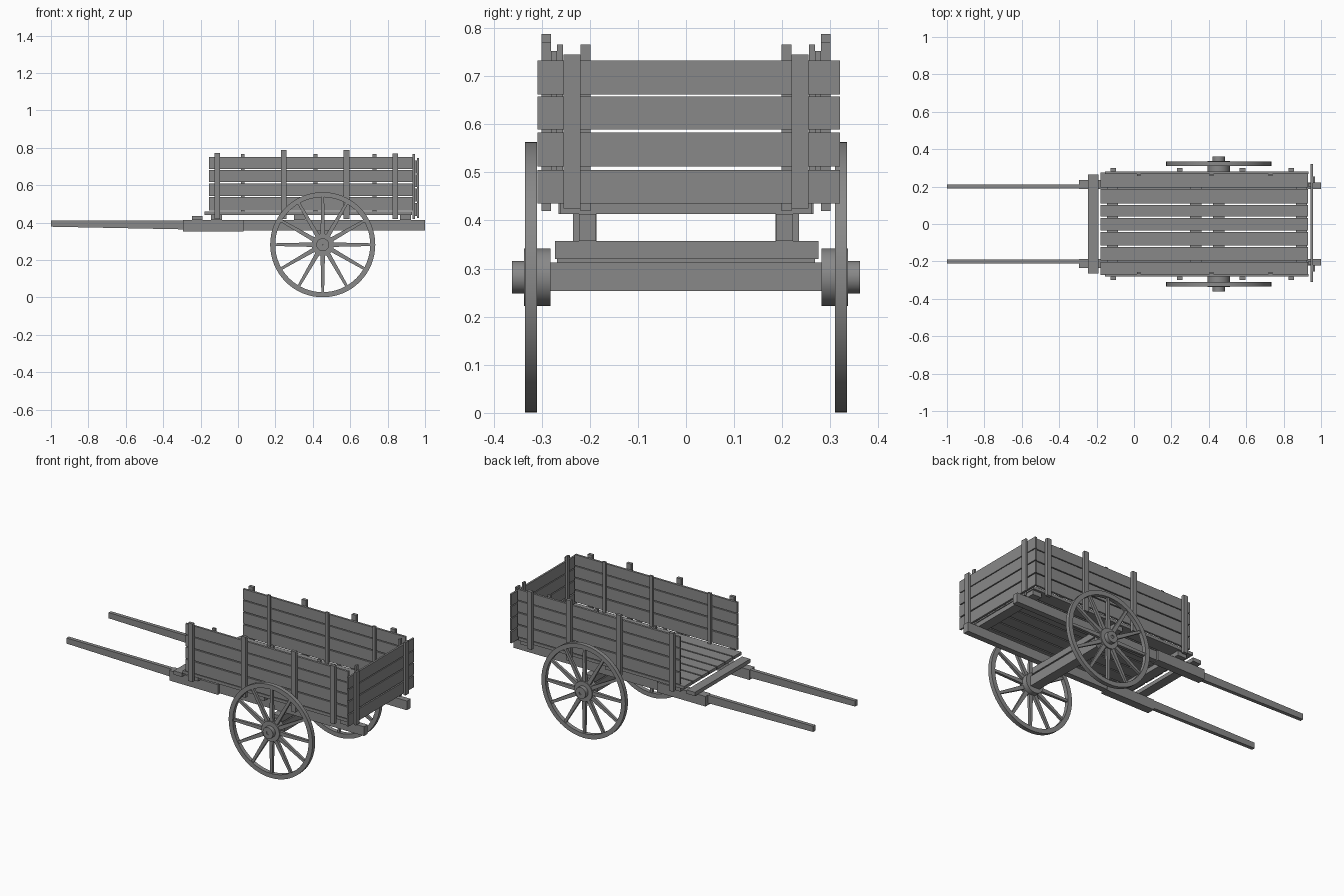
import bpy
import bmesh
from math import pi, cos, sin
from mathutils import Matrix, Vector

cube = bpy.data.objects.get("Cube")
if cube:
    bpy.data.objects.remove(cube, do_unlink=True)

wood = bpy.data.materials.new("weathered_grey")
wood.use_nodes = True
GREY = (0.25, 0.25, 0.25, 1)
wood.diffuse_color = GREY
wood.node_tree.nodes["Principled BSDF"].inputs["Base Color"].default_value = GREY


def finish(name, bm, smooth=False):
    bmesh.ops.recalc_face_normals(bm, faces=bm.faces)
    mesh = bpy.data.meshes.new(name)
    bm.to_mesh(mesh)
    bm.free()
    mesh.materials.append(wood)
    obj = bpy.data.objects.new(name, mesh)
    bpy.context.collection.objects.link(obj)
    if smooth:
        bpy.ops.object.select_all(action="DESELECT")
        obj.select_set(True)
        bpy.context.view_layer.objects.active = obj
        bpy.ops.object.shade_smooth_by_angle(angle=pi / 6)
    return obj


def add_box(bm, xs, ys, zs):
    size = [b - a for a, b in (xs, ys, zs)]
    mid = [(a + b) / 2 for a, b in (xs, ys, zs)]
    matrix = Matrix.Translation(mid) @ Matrix.Diagonal((*size, 1))
    return bmesh.ops.create_cube(bm, size=1, matrix=matrix)["verts"]


def box(name, xs, ys, zs):
    bm = bmesh.new()
    add_box(bm, xs, ys, zs)
    return finish(name, bm)


def span(side, inner, outer):
    return tuple(sorted((side * inner, side * outer)))


def lathe(name, profile, centre, steps=48):
    """Spin a closed (radius, y) profile around the wheel axis."""
    bm = bmesh.new()
    rings = []
    for i in range(steps):
        a = 2 * pi * i / steps
        rings.append([bm.verts.new((centre[0] + r * cos(a), y, centre[1] + r * sin(a)))
                      for r, y in profile])
    n = len(profile)
    for i in range(steps):
        here, there = rings[i], rings[(i + 1) % steps]
        for j in range(n):
            k = (j + 1) % n
            bm.faces.new((here[j], here[k], there[k], there[j]))
    return finish(name, bm, smooth=True)


AXLE_X, AXLE_Z = 0.453, 0.282
HUB = (AXLE_X, AXLE_Z)

# Floor planks
edges = [-0.277, -0.198, -0.118, -0.04, 0.036, 0.106, 0.192, 0.279]
for i, (a, b) in enumerate(zip(edges, edges[1:])):
    box(f"floor_plank_{i}", (-0.18, 0.93), (a + 0.004, b - 0.004), (0.44, 0.458))

# Cross members between floor and rails
box("front_crossbar", (-0.245, -0.19), (-0.265, 0.265), (0.413, 0.436))
for i, x in enumerate((-0.115, 0.33, 0.895)):
    box(f"cross_member_{i}", (x - 0.03, x + 0.03), (-0.262, 0.262), (0.413, 0.44))

# Axle and the bolster above it
box("axle_beam", (AXLE_X - 0.03, AXLE_X + 0.03), (-0.285, 0.285), (0.253, 0.312))
box("axle_spacer", (AXLE_X - 0.022, AXLE_X + 0.022), (-0.268, 0.268), (0.311, 0.321))
box("axle_bolster", (AXLE_X - 0.03, AXLE_X + 0.03), (-0.272, 0.275), (0.32, 0.357))

side_rows = [(0.465, 0.536), (0.542, 0.61), (0.616, 0.682), (0.687, 0.752)]

for side, label in ((1, "back"), (-1, "front")):
    # Chassis rail, splice block and tapered shaft
    box(f"{label}_rail", (-0.24, 1.0), span(side, 0.187, 0.222), (0.357, 0.413))
    box(f"{label}_splice_block", (-0.295, 0.03), span(side, 0.186, 0.235), (0.352, 0.413))
    bm = bmesh.new()
    for v in add_box(bm, (-1.0, -0.25), span(side, 0.19, 0.212), (0.363, 0.412)):
        if v.co.x < -0.9 and v.co.z < 0.4:
            v.co.z = 0.378
    finish(f"{label}_shaft", bm)

    # Side wall: boards, outer posts, inner battens
    for i, row in enumerate(side_rows):
        box(f"{label}_side_board_{i}", (-0.155, 0.933), span(side, 0.268, 0.281), row)
    for i, (x, top) in enumerate(((-0.11, 0.772), (0.245, 0.787), (0.58, 0.787), (0.84, 0.77))):
        box(f"{label}_side_post_{i}", (x - 0.015, x + 0.015), span(side, 0.281, 0.3), (0.42, top))
    for i, x in enumerate((0.025, 0.415, 0.73)):
        box(f"{label}_side_batten_{i}", (x - 0.01, x + 0.01), span(side, 0.256, 0.268), (0.458, 0.766))

    # Tailboard battens, outside and inside
    box(f"{label}_tail_batten", (0.956, 0.968), span(side, 0.219, 0.255), (0.425, 0.745))
    box(f"{label}_tail_inner_batten", (0.934, 0.945), span(side, 0.198, 0.219), (0.42, 0.766))

    # Wheel: rim, stepped hub and tapered spokes
    lathe(f"{label}_wheel_rim", [(0.281, side * 0.31), (0.281, side * 0.335),
                                 (0.254, side * 0.335), (0.254, side * 0.31)], HUB, 64)
    lathe(f"{label}_wheel_hub", [(0.01, side * 0.282), (0.06, side * 0.282), (0.06, side * 0.337),
                                 (0.034, side * 0.337), (0.034, side * 0.362), (0.01, side * 0.362)], HUB)
    lathe(f"{label}_axle_end", [(0.0005, side * 0.282), (0.012, side * 0.282),
                                (0.012, side * 0.356), (0.0005, side * 0.356)], HUB, 16)
    bm = bmesh.new()
    for i in range(12):
        verts = add_box(bm, (0.05, 0.26), (-0.009, 0.009), (-0.012, 0.012))
        for v in verts:
            if v.co.x > 0.2:
                v.co.z *= 0.6
                v.co.y *= 0.8
        turn = Matrix.Rotation(i * pi / 6, 4, "Y")
        place = Matrix.Translation(Vector((AXLE_X, side * 0.322, AXLE_Z)))
        bmesh.ops.transform(bm, matrix=place @ turn, verts=verts)
    finish(f"{label}_wheel_spokes", bm)

# Tailboard planks
for i, row in enumerate(((0.435, 0.505), (0.512, 0.583), (0.589, 0.657), (0.662, 0.732))):
    box(f"tail_plank_{i}", (0.945, 0.956), (-0.309, 0.32), row)
